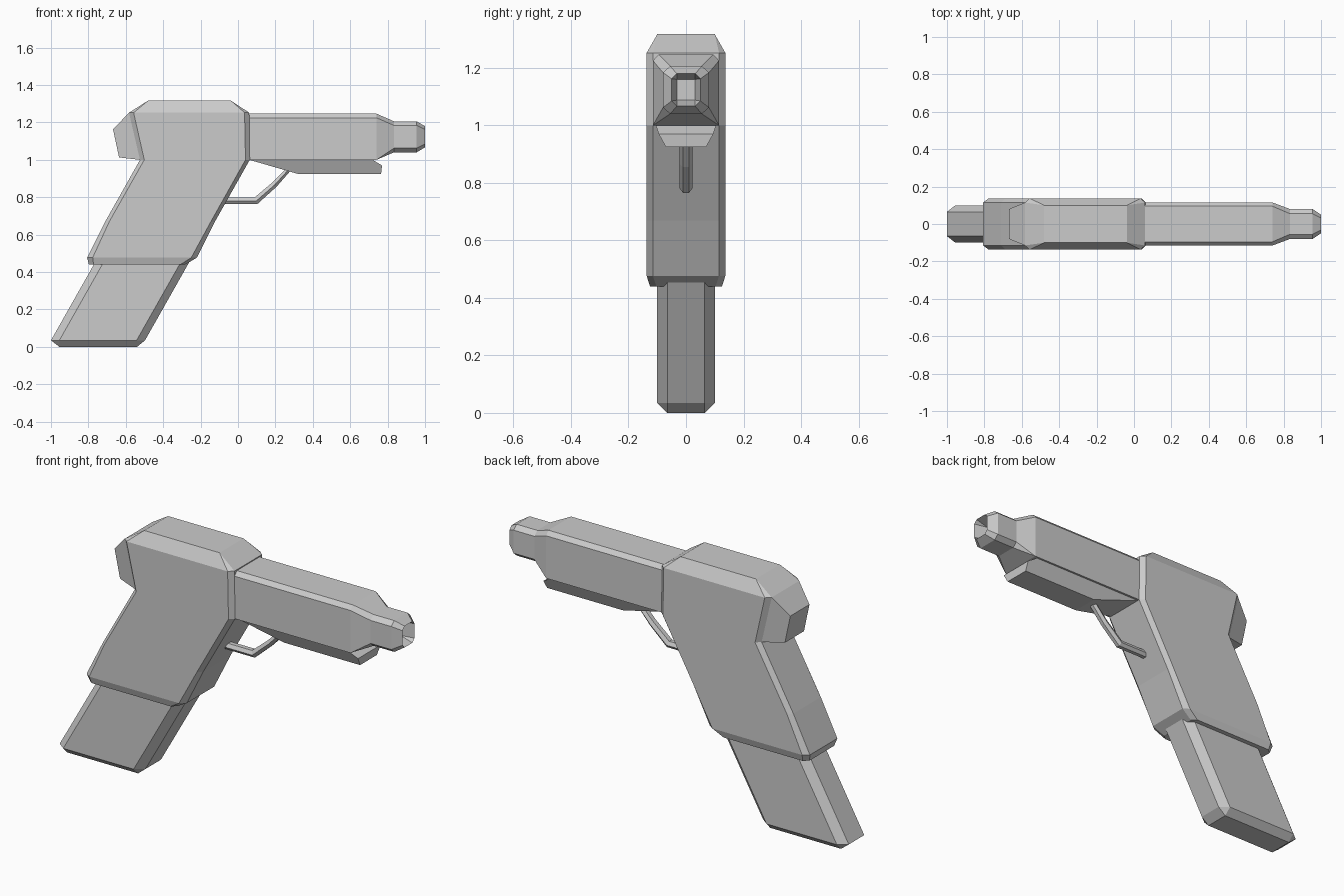
import bpy, bmesh
from mathutils import Vector

if "Cube" in bpy.data.objects:
    bpy.data.objects.remove(bpy.data.objects["Cube"])


def loft(name, rings):
    """Skin equal-length rings of points, cap both ends, merge repeated points."""
    bm = bmesh.new()
    vs = [[bm.verts.new(p) for p in r] for r in rings]
    n = len(rings[0])
    for a, b in zip(vs, vs[1:]):
        for i in range(n):
            j = (i + 1) % n
            bm.faces.new((a[i], a[j], b[j], b[i]))
    bm.faces.new(vs[0])
    bm.faces.new(vs[-1])
    bmesh.ops.remove_doubles(bm, verts=bm.verts, dist=0.0005)
    bmesh.ops.recalc_face_normals(bm, faces=bm.faces)
    me = bpy.data.meshes.new(name)
    bm.to_mesh(me)
    bm.free()
    ob = bpy.data.objects.new(name, me)
    bpy.context.collection.objects.link(ob)
    return ob


def level(z, x0, x1, h, cx=0, cy=0):
    """Horizontal rectangle with chamfered corners."""
    return [(x0 + cx, -h, z), (x1 - cx, -h, z), (x1, cy - h, z), (x1, h - cy, z),
            (x1 - cx, h, z), (x0 + cx, h, z), (x0, h - cy, z), (x0, cy - h, z)]


def section(x, z0, z1, h, top=(0, 0), bot=(0, 0)):
    """Cross-section across the barrel; top and bot are (y, z) chamfers."""
    right = [(bot[0] - h, z0), (-h, z0 + bot[1]), (-h, z1 - top[1]), (top[0] - h, z1)]
    return [(x, y, z) for y, z in right + [(-y, z) for y, z in reversed(right)]]


# Magazine in the grip
loft("magazine", [
    level(0.0, -0.955, -0.54, 0.065),
    level(0.035, -1.0, -0.497, 0.1, 0.045, 0.035),
    level(0.5, -0.737, -0.234, 0.1, 0.045, 0.035)])

# Grip and receiver in one slanted stack
loft("grip_body", [
    level(0.44, -0.797, -0.283, 0.125, 0.025, 0.022),
    level(0.477, -0.807, -0.22, 0.137, 0.03, 0.022),
    level(0.67, -0.71, -0.123, 0.137, 0.022, 0.022),
    level(1.0, -0.524, 0.063, 0.137, 0.023, 0.022),
    level(1.252, -0.583, 0.06, 0.137, 0.025, 0.022),
    level(1.317, -0.48, -0.038, 0.1)])

# Tapered block at the rear of the receiver
loft("rear_block", [
    [(-0.524, -0.115, 1.0), (-0.524, 0.115, 1.0), (-0.583, 0.115, 1.252), (-0.583, -0.115, 1.252)],
    [(-0.636, -0.08, 1.013), (-0.636, 0.08, 1.013), (-0.668, 0.08, 1.163), (-0.668, -0.08, 1.163)]])

# Barrel with tapered nose and recessed muzzle
nose = dict(top=(0.025, 0.022), bot=(0.025, 0.022))
loft("barrel", [
    section(0.0, 1.0, 1.247, 0.115, top=(0.02, 0.022)),
    section(0.74, 1.0, 1.247, 0.115, top=(0.02, 0.022)),
    section(0.834, 1.04, 1.206, 0.08, **nose),
    section(0.955, 1.04, 1.206, 0.08, **nose),
    section(1.0, 1.067, 1.18, 0.05, (0.018, 0.018), (0.018, 0.018)),
    section(0.93, 1.088, 1.16, 0.032)])

# Under-barrel rail, narrowing downward
rail = [(0.05, 1.003, 0.105), (0.32, 0.925, 0.07), (0.765, 0.925, 0.07),
        (0.77, 0.97, 0.095), (0.72, 1.0, 0.105)]
loft("under_rail", [[(x, s * y, z) for x, z, y in rail] for s in (-1, 1)])

# Trigger guard: outer and inner edge at each bend
guard = [((-0.1, 0.765), (-0.1, 0.8)), ((0.105, 0.765), (0.09, 0.8)),
         ((0.205, 0.855), (0.185, 0.88)), ((0.29, 0.952), (0.255, 0.952))]
rings = []
for (xo, zo), (xi, zi) in guard:
    o, i = Vector((xo, 0, zo)), Vector((xi, 0, zi))
    rings.append([o.lerp(i, t) + Vector((0, y, 0)) for t, y in
                  ((0, -0.01), (0.45, -0.022), (1, -0.012), (1, 0.012), (0.45, 0.022), (0, 0.01))])
loft("trigger_guard", rings)
